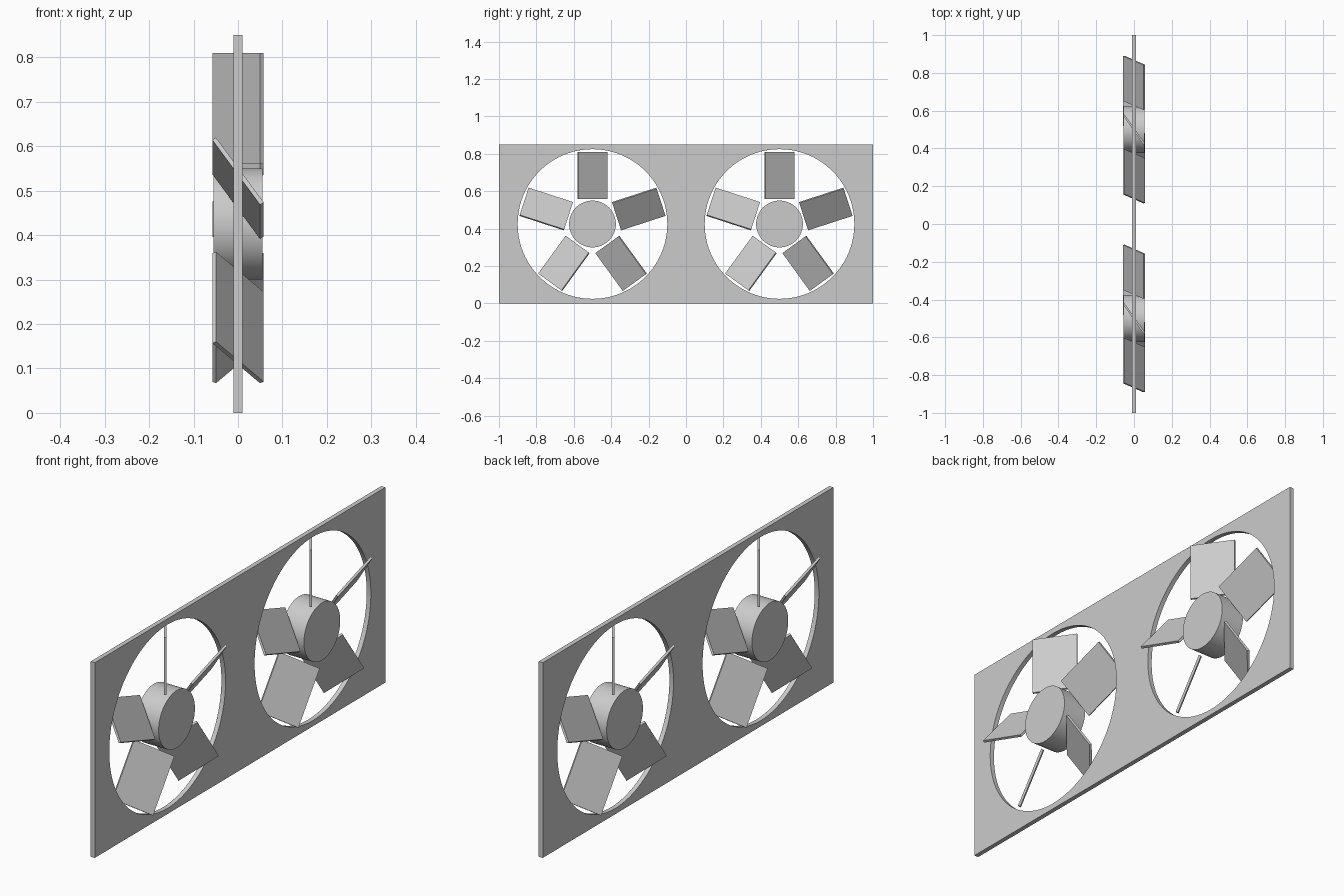
import bpy
import bmesh
from math import radians, pi, sin, cos
from mathutils import Matrix

cube = bpy.data.objects.get("Cube")
if cube:
    bpy.data.objects.remove(cube, do_unlink=True)

HEIGHT = 0.85
MID = HEIGHT / 2
FANS = {"right": -0.5, "left": 0.5}
BLADES = 5

grey = bpy.data.materials.new("light_grey")
grey.use_nodes = True
grey.diffuse_color = (0.6, 0.6, 0.6, 1)
grey.node_tree.nodes["Principled BSDF"].inputs["Base Color"].default_value = (0.6, 0.6, 0.6, 1)


def add_mesh(name, bm):
    mesh = bpy.data.meshes.new(name)
    bm.to_mesh(mesh)
    bm.free()
    mesh.materials.append(grey)
    obj = bpy.data.objects.new(name, mesh)
    bpy.context.collection.objects.link(obj)
    return obj


def select_only(obj):
    bpy.ops.object.select_all(action='DESELECT')
    obj.select_set(True)
    bpy.context.view_layer.objects.active = obj


def smooth(obj):
    select_only(obj)
    bpy.ops.object.shade_smooth_by_angle(angle=radians(30))


def add_outline(curve, points):
    spline = curve.splines.new('POLY')
    spline.points.add(len(points) - 1)
    for p, (u, v) in zip(spline.points, points):
        p.co = (u, v, 0, 1)
    spline.use_cyclic_u = True


# Panel: a flat rectangle with two round openings, extruded and stood upright
curve = bpy.data.curves.new("panel", 'CURVE')
curve.dimensions = '2D'
curve.fill_mode = 'BOTH'
curve.extrude = 0.01
add_outline(curve, [(-1, 0), (1, 0), (1, HEIGHT), (-1, HEIGHT)])
for y in FANS.values():
    ring = [2 * pi * i / 96 for i in range(96)]
    add_outline(curve, [(y + 0.4 * cos(a), MID + 0.4 * sin(a)) for a in ring])
curve.materials.append(grey)
panel = bpy.data.objects.new("panel", curve)
panel.rotation_euler = (pi / 2, 0, pi / 2)
bpy.context.collection.objects.link(panel)
select_only(panel)
bpy.ops.object.convert(target='MESH')
smooth(bpy.context.view_layer.objects.active)

for side, y in FANS.items():
    centre = Matrix.Translation((0, y, MID))

    # Hub: a short drum along x
    bm = bmesh.new()
    bmesh.ops.create_cone(bm, cap_ends=True, segments=64, radius1=0.125, radius2=0.125,
                          depth=0.11, matrix=centre @ Matrix.Rotation(pi / 2, 4, 'Y'))
    smooth(add_mesh(f"{side}_hub", bm))

    # Blades: thin pitched plates spaced evenly around the hub
    for i in range(BLADES):
        place = (centre @ Matrix.Rotation(2 * pi * i / BLADES, 4, 'X')
                 @ Matrix.Translation((0, 0, 0.26))
                 @ Matrix.Rotation(radians(35), 4, 'Z')
                 @ Matrix.Diagonal((0.01, 0.187, 0.25, 1)))
        bm = bmesh.new()
        bmesh.ops.create_cube(bm, size=1, matrix=place)
        add_mesh(f"{side}_blade_{i + 1}", bm)
